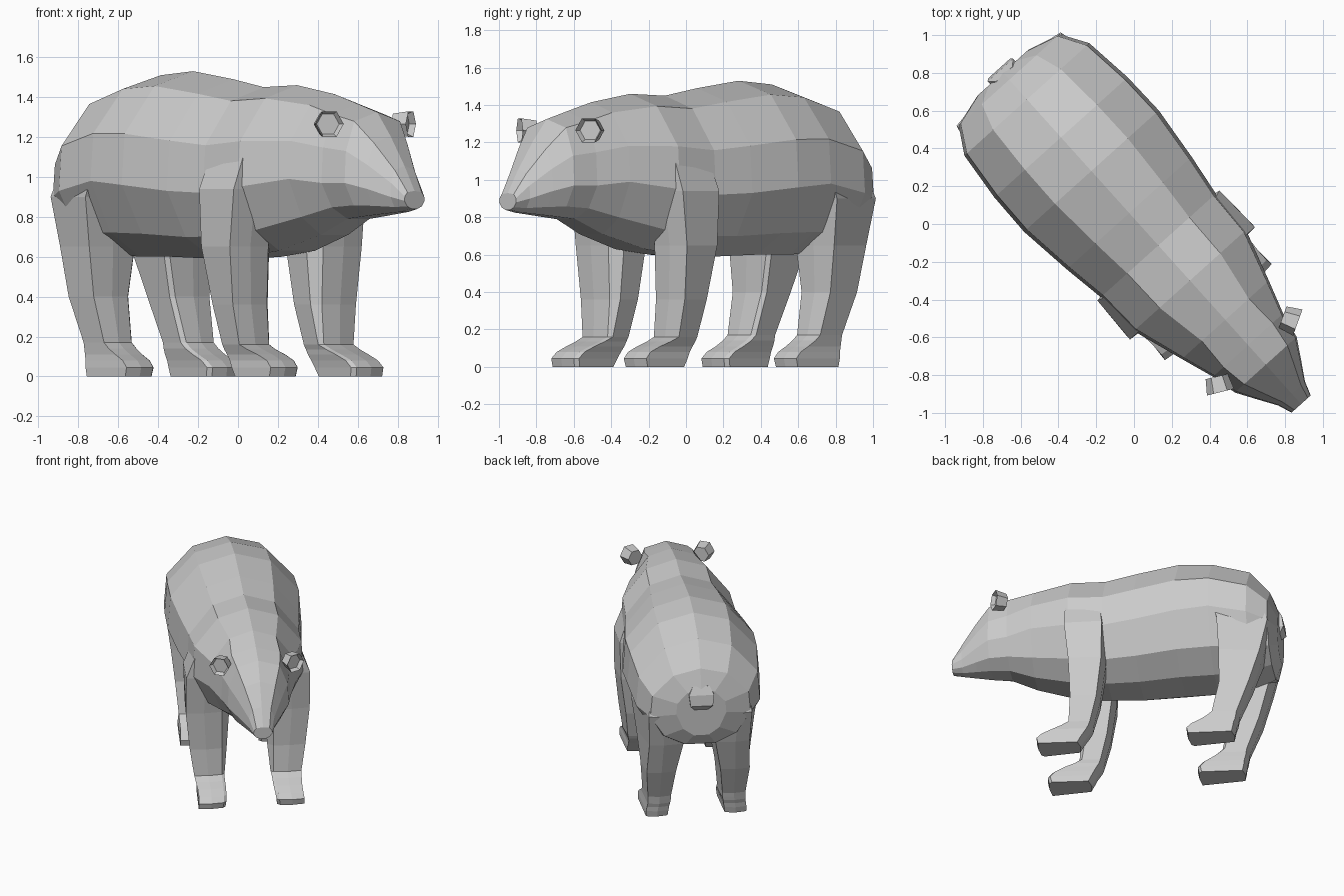
import bpy, bmesh
from math import radians, pi
from mathutils import Matrix, Vector

# Local frame: X forward, Y to the left, Z up; the animal stands turned 48 degrees
PLACE = Matrix.Translation((0.015, 0.013, 0)) @ Matrix.Rotation(radians(-48), 4, 'Z')


def finish(name, bm, mirror=False):
    bmesh.ops.recalc_face_normals(bm, faces=bm.faces)
    me = bpy.data.meshes.new(name)
    bm.to_mesh(me)
    bm.free()
    ob = bpy.data.objects.new(name, me)
    bpy.context.collection.objects.link(ob)
    ob.matrix_world = PLACE
    if mirror:
        mod = ob.modifiers.new("mirror", 'MIRROR')
        mod.use_axis = (False, True, False)
        mod.use_mirror_merge = False
    return ob


def loft(name, rings, mirror=False):
    bm = bmesh.new()
    vr = [[bm.verts.new(p) for p in r] for r in rings]
    n = len(vr[0])
    for a, b in zip(vr, vr[1:]):
        for i in range(n):
            j = (i + 1) % n
            bm.faces.new((a[i], a[j], b[j], b[i]))
    bm.faces.new(vr[0])
    bm.faces.new(vr[-1])
    return finish(name, bm, mirror)


# Body, neck, head and snout: one loft from rump to nose
# (forward, ridge height, half width, flank height, belly height)
stations = [
    (-1.06, 1.12, 0.18, 0.93, 0.76),
    (-1.01, 1.26, 0.36, 0.90, 0.67),
    (-0.87, 1.43, 0.445, 0.93, 0.62),
    (-0.60, 1.51, 0.475, 0.98, 0.60),
    (-0.36, 1.53, 0.48, 0.96, 0.60),
    (-0.06, 1.49, 0.445, 0.93, 0.59),
    (0.17, 1.45, 0.41, 0.92, 0.60),
    (0.42, 1.46, 0.40, 0.95, 0.63),
    (0.70, 1.415, 0.31, 0.99, 0.71),
    (0.88, 1.365, 0.25, 0.97, 0.79),
    (1.02, 1.325, 0.22, 0.97, 0.805),
    (1.12, 1.205, 0.16, 0.94, 0.815),
    (1.225, 1.055, 0.095, 0.90, 0.825),
    (1.30, 0.93, 0.068, 0.88, 0.84),
]


def body_ring(u, top, w, side, low):
    h, d = top - side, side - low
    flat = 0.54 if u < 0.8 else 0.7          # broad flat forehead and muzzle
    half = [(flat * w, top - 0.13 * h), (0.96 * w, top - 0.55 * h), (w, side),
            (0.72 * w, side - 0.68 * d), (0.3 * w, low)]
    pts = [(0, top)] + half + [(-v, z) for v, z in reversed(half)]
    return [Vector((u, v, z)) for v, z in pts]


loft("body_and_head", [body_ring(*s) for s in stations])


# Legs with paws: rings from shoulder to sole
# (height, back, front, inner, outer, narrowing of back outer and front inner corners)
def leg_ring(z, back, front, inner, outer, cham=0.02, cut=0.02):
    mid = (inner + outer) / 2
    return [Vector(p) for p in ((back, inner + 0.02, z), (back - 0.015, mid, z),
                                (back, outer - cham, z), (front, outer, z),
                                (front + 0.01, mid + cut / 2, z), (front, inner + cut, z),
                                (front - cut, inner, z))]


front_leg = [
    (1.17, 0.20, 0.44, 0.10, 0.355, 0),
    (0.94, 0.17, 0.44, 0.11, 0.445, 0.01, 0.06),
    (0.65, 0.175, 0.41, 0.125, 0.445, 0.02, 0.06),
    (0.36, 0.215, 0.40, 0.145, 0.415, 0.03, 0.04),
    (0.16, 0.265, 0.415, 0.165, 0.385),
    (0.135, 0.275, 0.47, 0.17, 0.38),
    (0.11, 0.29, 0.54, 0.17, 0.375),
    (0.08, 0.31, 0.61, 0.175, 0.375),
    (0.045, 0.33, 0.645, 0.18, 0.38),
    (0.0, 0.355, 0.635, 0.185, 0.38),
]
hind_leg = [
    (1.12, -0.92, -0.60, 0.12, 0.43, 0.08),
    (0.90, -1.015, -0.66, 0.09, 0.455, 0.085),
    (0.65, -0.955, -0.67, 0.095, 0.42, 0.06),
    (0.40, -0.88, -0.67, 0.14, 0.39),
    (0.17, -0.79, -0.615, 0.165, 0.37),
    (0.14, -0.785, -0.58, 0.165, 0.37),
    (0.11, -0.78, -0.53, 0.17, 0.37),
    (0.08, -0.77, -0.47, 0.175, 0.375),
    (0.045, -0.765, -0.435, 0.18, 0.38),
    (0.0, -0.755, -0.445, 0.185, 0.38),
]
for name, rows in (("front_legs", front_leg), ("hind_legs", hind_leg)):
    loft(name, [leg_ring(*r) for r in rows], mirror=True)

# Tail: small wedge on the rump
tail = [(1.14, -1.05, -0.98, 0.06), (1.08, -1.08, -1.0, 0.09),
        (1.00, -1.09, -1.0, 0.08), (0.96, -1.06, -1.0, 0.05)]
loft("tail", [[Vector((b, -w, z)), Vector((b, w, z)), Vector((f, w, z)), Vector((f, -w, z))]
              for z, b, f, w in tail])

# Ears: six-sided cups facing forward and outward
bm = bmesh.new()
turn = (Matrix.Translation((0.93, 0.255, 1.265)) @ Matrix.Rotation(radians(28), 4, 'Z')
        @ Matrix.Rotation(pi / 2, 4, 'Y'))
bmesh.ops.create_cone(bm, cap_ends=True, segments=6, radius1=0.06, radius2=0.074,
                      depth=0.085, matrix=turn)
bm.normal_update()
cup = max(bm.faces, key=lambda f: f.normal.x)
bmesh.ops.inset_region(bm, faces=[cup], thickness=0.016, depth=-0.03)
finish("ears", bm, mirror=True)
